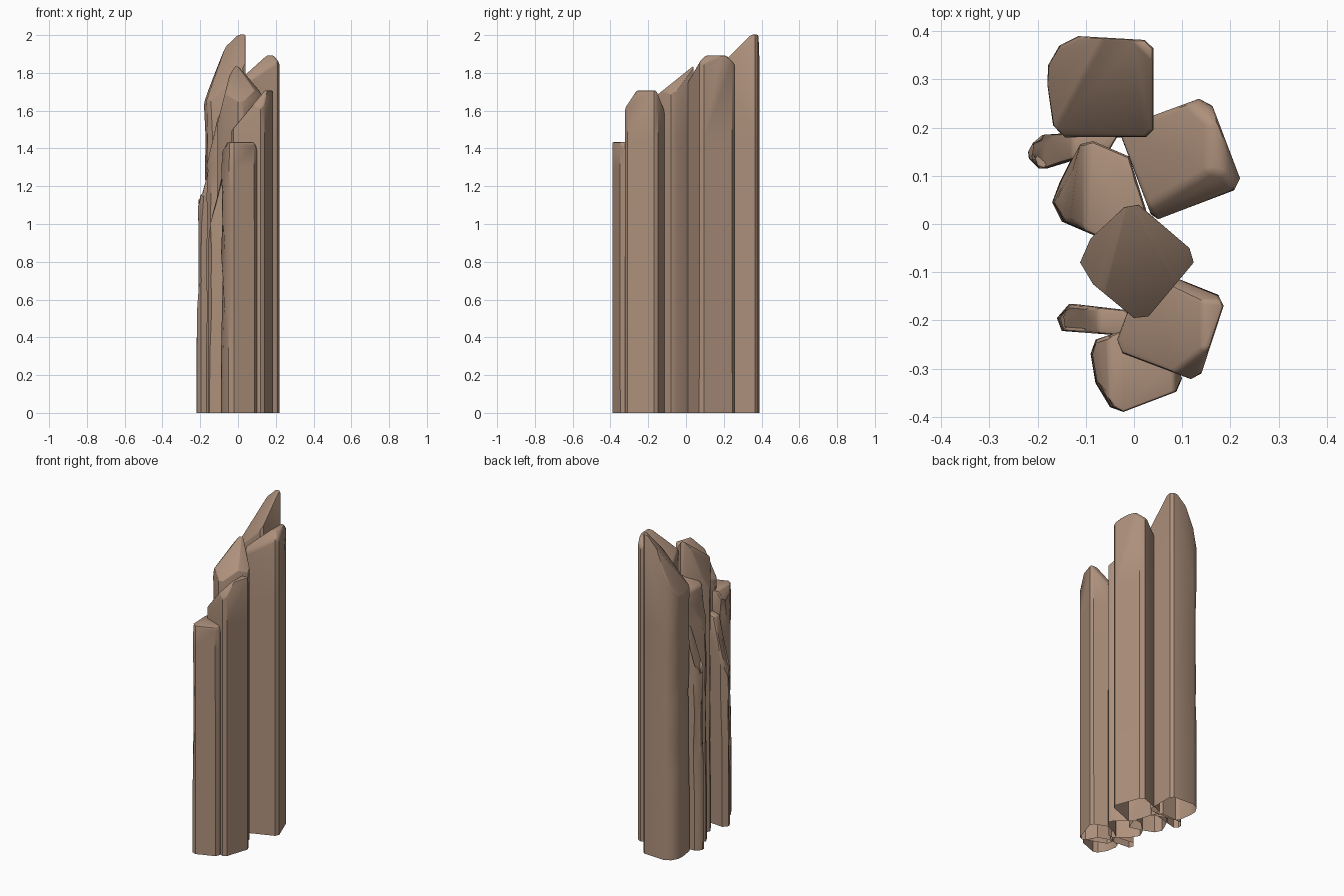
import bpy, bmesh, random
from mathutils import Vector

if "Cube" in bpy.data.objects:
    bpy.data.objects.remove(bpy.data.objects["Cube"])

random.seed(4)
mat = bpy.data.materials.new("brown_rock")
mat.diffuse_color = (0.42, 0.28, 0.20, 1)
mat.use_nodes = True
mat.node_tree.nodes["Principled BSDF"].inputs["Base Color"].default_value = mat.diffuse_color


def column(name, outline, cuts, bevel=0.012, wobble=0.010):
    """Vertical rock prism; each cut is x, y, height, x-slope, y-slope."""
    bm = bmesh.new()
    base = bm.faces.new([bm.verts.new((x, y, 0)) for x, y in outline])
    ext = bmesh.ops.extrude_face_region(bm, geom=[base], use_keep_orig=True)
    bmesh.ops.translate(bm, vec=(0, 0, 2.3),
                        verts=[v for v in ext["geom"] if isinstance(v, bmesh.types.BMVert)])
    bmesh.ops.recalc_face_normals(bm, faces=bm.faces[:])
    # sloping facets on the crown
    for x, y, h, a, b in cuts:
        res = bmesh.ops.bisect_plane(bm, geom=bm.verts[:] + bm.edges[:] + bm.faces[:],
                                     plane_co=(x, y, h), plane_no=Vector((-a, -b, 1)).normalized(),
                                     clear_outer=True)
        edges = [e for e in res["geom_cut"] if isinstance(e, bmesh.types.BMEdge)]
        if edges:
            bmesh.ops.edgeloop_fill(bm, edges=edges)
    bmesh.ops.remove_doubles(bm, verts=bm.verts[:], dist=0.002)
    bmesh.ops.recalc_face_normals(bm, faces=bm.faces[:])
    # soften the crown edges
    tops = {f for f in bm.faces if f.normal.z > 0.1}
    rim = [e for e in bm.edges if any(f in tops for f in e.link_faces)]
    bmesh.ops.bevel(bm, geom=rim, offset=bevel, segments=2, profile=0.5,
                    affect='EDGES', clamp_overlap=True)
    # weathered left side
    for z in (0.3, 0.55, 0.7, 0.85, 1.0, 1.15, 1.3, 1.45):
        bmesh.ops.bisect_plane(bm, geom=bm.verts[:] + bm.edges[:] + bm.faces[:],
                               plane_co=(0, 0, z), plane_no=(0, 0, 1))
    left = min(x for x, y in outline)
    for v in bm.verts:
        if 0.5 < v.co.z < 1.5 and v.co.x < left + 0.05:
            v.co.x += random.uniform(0, wobble)
    # underside is open
    bmesh.ops.delete(bm, geom=[f for f in bm.faces if f.normal.z < -0.9 and
                               f.calc_center_median().z < 0.01], context='FACES')
    me = bpy.data.meshes.new(name)
    bm.to_mesh(me)
    bm.free()
    me.materials.append(mat)
    ob = bpy.data.objects.new(name, me)
    bpy.context.collection.objects.link(ob)
    bpy.context.view_layer.objects.active = ob
    ob.select_set(True)
    bpy.ops.object.shade_smooth_by_angle(angle=0.6)
    ob.select_set(False)


column("back_tall_column",
       [(-.18, .29), (-.168, .205), (-.145, .18), (.025, .18), (.04, .195), (.04, .365),
        (.022, .382), (-.115, .39), (-.155, .37), (-.178, .33)],
       [(.018, .365, 2.005, 1, 1), (0, .3, 2.003, 0, 0), (-.13, .28, 1.76, 2.5, .2)], .008)

column("right_column",
       [(-.03, .19), (-.015, .205), (.135, .26), (.163, .245), (.22, .095), (.208, .07),
        (.05, .01), (.035, .02)],
       [(.15, .17, 1.89, .9, 0), (.17, .15, 1.893, 0, 0), (.19, .15, 1.89, -1.2, 0),
        (.1, .09, 1.86, .2, 1.2), (.15, .225, 1.88, 0, -1)], wobble=0)

column("middle_left_column",
       [(-.17, .045), (-.155, .085), (-.115, .165), (-.085, .172), (-.01, .14), (.025, .03),
        (0, -.045), (-.08, -.025), (-.15, .005)],
       [(-.03, .08, 1.61, .5, 0), (-.03, .08, 1.625, 0, 0), (-.12, .06, 1.51, 4, 0)])

column("centre_column",
       [(-.112, -.08), (-.09, -.03), (-.02, .035), (.01, .04), (.115, -.05), (.124, -.08),
        (.03, -.192), (0, -.195), (-.085, -.125)],
       [(0, .025, 1.825, 0, .8), (0, .025, 1.83, -.9, .3), (-.03, 0, 1.8, 1.2, .5),
        (-.08, -.06, 1.65, 4, 0)])

column("front_right_column",
       [(-.035, -.24), (-.01, -.17), (.04, -.14), (.095, -.115), (.175, -.147), (.186, -.17),
        (.14, -.31), (.118, -.322), (-.025, -.268)],
       [(.14, -.2, 1.705, 1.2, 0), (.1, -.2, 1.707, 0, 0), (.1, -.265, 1.7, 0, 1.5),
        (.1, -.155, 1.7, 0, -2.5)], wobble=0)

column("front_short_column",
       [(-.09, -.27), (-.08, -.24), (-.02, -.22), (.06, -.25), (.1, -.32), (.088, -.348),
        (-.022, -.39), (-.05, -.38), (-.08, -.33)],
       [(0, -.3, 1.433, 0, 0), (-.06, -.3, 1.43, 2, 0), (.085, -.3, 1.43, -2, 0)], .015)

column("back_shard",
       [(-.22, .15), (-.218, .135), (-.197, .115), (-.05, .155), (-.035, .18), (-.05, .195),
        (-.19, .185), (-.21, .168)],
       [(-.22, .14, 1.1, 3, 0), (-.1, .15, 1.38, .2, 0)], .008, .018)

column("front_shard",
       [(-.16, -.195), (-.15, -.222), (-.02, -.232), (.01, -.2), (-.02, -.178), (-.135, -.166)],
       [(-.16, -.2, .96, 4, 0), (-.06, -.2, 1.3, .2, 0)], .008, .012)
